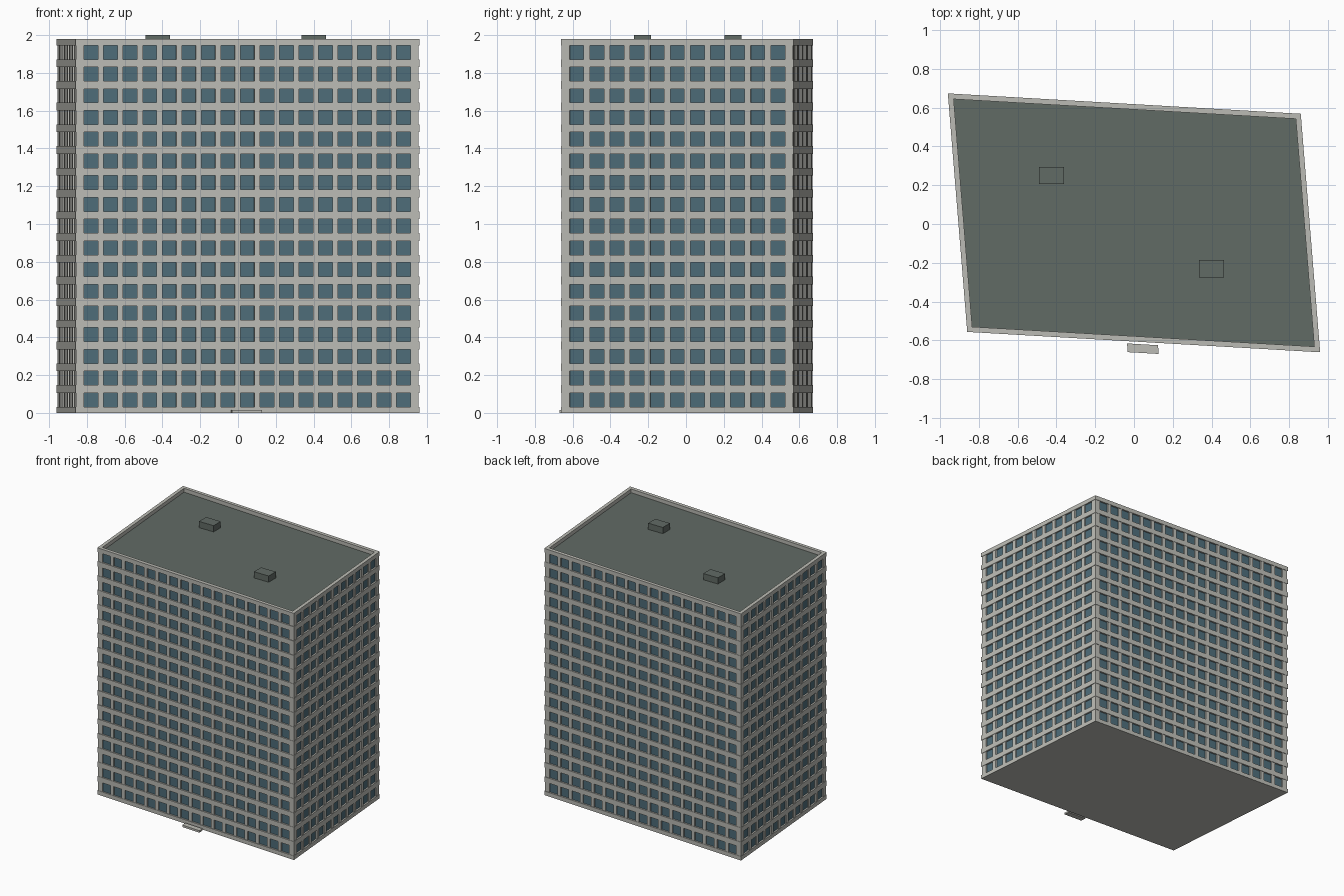
import bpy
import bmesh
from mathutils import Vector

cube = bpy.data.objects.get("Cube")
if cube:
    bpy.data.objects.remove(cube, do_unlink=True)


def material(name, rgb):
    m = bpy.data.materials.new(name)
    m.use_nodes = True
    m.diffuse_color = (*rgb, 1)
    m.node_tree.nodes["Principled BSDF"].inputs["Base Color"].default_value = (*rgb, 1)
    return m


concrete = material("pale concrete", (0.50, 0.50, 0.46))
glass = material("blue grey glass", (0.075, 0.15, 0.19))
roofing = material("dark green grey roofing", (0.12, 0.145, 0.13))

# Slightly skewed plan: long axis, short axis, half lengths
CENTRE = Vector((0, 0.006))
LONG = Vector((0.91, -0.0525)).normalized()
SHORT = Vector((-0.05, 0.615)).normalized()
A, B = 0.9115, 0.617
COLS, SIDE_COLS, FLOORS = 17, 11, 17
MARGIN, WINDOW = 0.083, 0.074
FLOOR_H, FIRST = 0.115, 0.032
RECESS, PIER_SET, PARAPET = 0.013, 0.003, 0.028
WALL_TOP, ROOF = 1.98, 1.95


def plan(u, v):
    return CENTRE + LONG * u + SHORT * v


def block(bm, u0, u1, v0, v1, z0, z1, place=plan):
    corners = [place(u, v) for u, v in ((u0, v0), (u1, v0), (u1, v1), (u0, v1))]
    low = [bm.verts.new((*c, z0)) for c in corners]
    high = [bm.verts.new((*c, z1)) for c in corners]
    bm.faces.new(low[::-1])
    bm.faces.new(high)
    for i in range(4):
        j = (i + 1) % 4
        bm.faces.new((low[i], low[j], high[j], high[i]))


def ring(bm, outer, inner, z0, z1):
    loops = []
    for inset, z in ((outer, z0), (outer, z1), (inner, z1), (inner, z0)):
        a, b = A - inset, B - inset
        loops.append([bm.verts.new((*plan(u, v), z))
                      for u, v in ((-a, -b), (a, -b), (a, b), (-a, b))])
    for k in range(4):
        lo, hi = loops[k], loops[(k + 1) % 4]
        for i in range(4):
            j = (i + 1) % 4
            bm.faces.new((lo[i], lo[j], hi[j], hi[i]))


def finish(name, bm, *mats):
    bm.normal_update()
    mesh = bpy.data.meshes.new(name)
    for m in mats:
        mesh.materials.append(m)
    bm.to_mesh(mesh)
    bm.free()
    obj = bpy.data.objects.new(name, mesh)
    bpy.context.collection.objects.link(obj)
    return obj


# Glazed core: glass sides, roof deck on top, concrete underside
bm = bmesh.new()
a, b = A - RECESS, B - RECESS
block(bm, -a, a, -b, b, 0, ROOF)
bm.normal_update()
for f in bm.faces:
    f.material_index = 1 if f.normal.z > 0.5 else 2 if f.normal.z < -0.5 else 0
finish("glazed_core", bm, glass, roofing, concrete)

# Floor bands between the window rows
bm = bmesh.new()
ring(bm, 0, RECESS, 0, FIRST)
for k in range(1, FLOORS):
    z = FIRST + k * FLOOR_H
    ring(bm, 0, RECESS, z - FLOOR_H + WINDOW, z)
finish("floor_bands", bm, concrete)

# Parapet around the roof
bm = bmesh.new()
ring(bm, 0, PARAPET, FIRST + (FLOORS - 1) * FLOOR_H + WINDOW, WALL_TOP)
finish("parapet", bm, concrete)


def pier_spans(half, count):
    # Wall spans left between evenly spaced windows
    pitch = 2 * (half - MARGIN) / (count - 1)
    edges = [-half + PIER_SET]
    for i in range(count):
        c = -half + MARGIN + i * pitch
        edges += [c - WINDOW / 2, c + WINDOW / 2]
    edges.append(half - PIER_SET)
    return list(zip(edges[::2], edges[1::2]))


# Piers between the windows on all four sides
bm = bmesh.new()
for side in (-1, 1):
    v0, v1 = sorted((side * (B - RECESS), side * (B - PIER_SET)))
    for u0, u1 in pier_spans(A, COLS):
        block(bm, u0, u1, v0, v1, FIRST / 2, ROOF)
    u0, u1 = sorted((side * (A - RECESS), side * (A - PIER_SET)))
    for v0, v1 in pier_spans(B, SIDE_COLS):
        block(bm, u0, u1, v0, v1, FIRST / 2, ROOF)
finish("window_piers", bm, concrete)

# Two rooftop housings, square to the world axes
for name, x, y in (("roof_housing_back", -0.425, 0.25), ("roof_housing_front", 0.4, -0.23)):
    bm = bmesh.new()
    block(bm, x - 0.065, x + 0.065, y - 0.045, y + 0.045, ROOF, 2.0,
          place=lambda u, v: Vector((u, v)))
    finish(name, bm, roofing)

# Entrance step in front of the building
bm = bmesh.new()
block(bm, -0.087, 0.073, -0.674, -0.629, 0, 0.015)
finish("entrance_step", bm, concrete)
